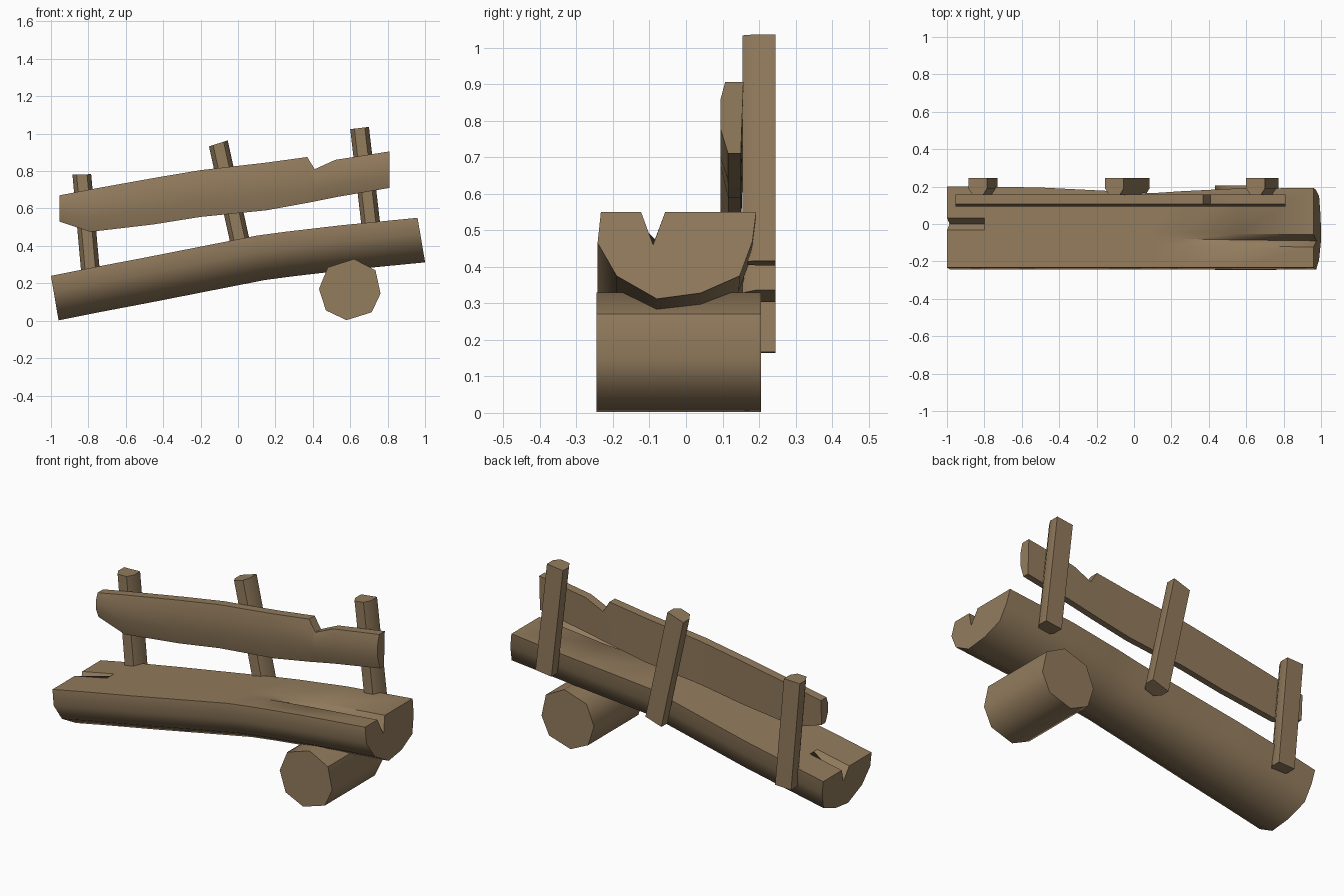
import bpy, bmesh, math

if "Cube" in bpy.data.objects:
    bpy.data.objects.remove(bpy.data.objects["Cube"])

wood = bpy.data.materials.new("brown_wood")
wood.diffuse_color = (0.29, 0.20, 0.11, 1)
wood.use_nodes = True
wood.node_tree.nodes["Principled BSDF"].inputs["Base Color"].default_value = wood.diffuse_color


def loft(name, rings, angle):
    """Skin a list of equal-length rings and cap both ends."""
    bm = bmesh.new()
    vs = [[bm.verts.new(p) for p in r] for r in rings]
    n = len(rings[0])
    for a, b in zip(vs, vs[1:]):
        for i in range(n):
            j = (i + 1) % n
            bm.faces.new((a[i], a[j], b[j], b[i]))
    bm.faces.new(vs[0])
    bm.faces.new(vs[-1])
    bmesh.ops.recalc_face_normals(bm, faces=bm.faces[:])
    me = bpy.data.meshes.new(name)
    bm.to_mesh(me)
    bm.free()
    me.materials.append(wood)
    ob = bpy.data.objects.new(name, me)
    bpy.context.collection.objects.link(ob)
    bpy.ops.object.select_all(action='DESELECT')
    ob.select_set(True)
    bpy.context.view_layer.objects.active = ob
    bpy.ops.object.shade_smooth_by_angle(angle=math.radians(angle))
    return ob


# seat: split log with a crack at each end
# x, top z, back y, crack y, crack depth
seat = [(-1.0, .24, .20, 0, .08), (-.8, .28, .20, 0, 0), (-.5, .337, .195, -.03, 0),
        (.1, .455, .165, -.07, 0), (.25, .475, .175, -.08, 0),
        (.55, .51, .19, -.085, .035), (.96, .55, .192, -.09, .09)]
rings = []
for x, z, back, cy, d in seat:
    sec = [(-.233, 0), (cy - .033, 0), (cy, -d), (cy + .033, 0), (back, 0),
           (back - .01, -.08), (back - .045, -.175), (.04, -.222), (-.08, -.238),
           (-.19, -.175), (-.242, -.085)]
    rings.append([(x - .17 * h, y, z + h) for y, h in sec])
loft("seat_log", rings, 50)

# roller under the seat
outline = [(.433, .17), (.48, .285), (.62, .33), (.735, .27),
           (.762, .145), (.715, .045), (.58, .003), (.47, .055)]
loft("support_log", [[(x, y, z) for x, z in outline] for y in (-.245, .205)], 50)

# back posts: flat at the back, rounded at the front
section = [(-.05, .245), (.05, .245), (.05, .19), (.028, .155), (-.028, .155), (-.05, .19)]
# top x, top z, bottom x, bottom z, slant of the top
for i, (tx, tz, bx, bz, s) in enumerate([(-.835, .782, -.78, .165, .03),
                                         (-.105, .948, .033, .32, .32),
                                         (.65, 1.03, .722, .41, .12)]):
    loft("back_post_%d" % (i + 1),
         [[(bx + x, y, bz + s * x) for x, y in section],
          [(tx + x, y, tz + s * x) for x, y in section]], 50)

# back rail: half-round plank with a nick in its top edge
rail = [(-.955, .53, .67), (-.79, .475, .702), (-.45, .515, .763), (-.2, .555, .805),
        (.15, .59, .845), (.37, .63, .875), (.41, .638, .81), (.52, .66, .86), (.81, .71, .905)]
section = [(.157, 1), (.107, 1), (.094, .75), (.094, .35), (.115, 0), (.15, 0)]
loft("back_rail", [[(x, y, b + (t - b) * f) for y, f in section] for x, b, t in rail], 50)
